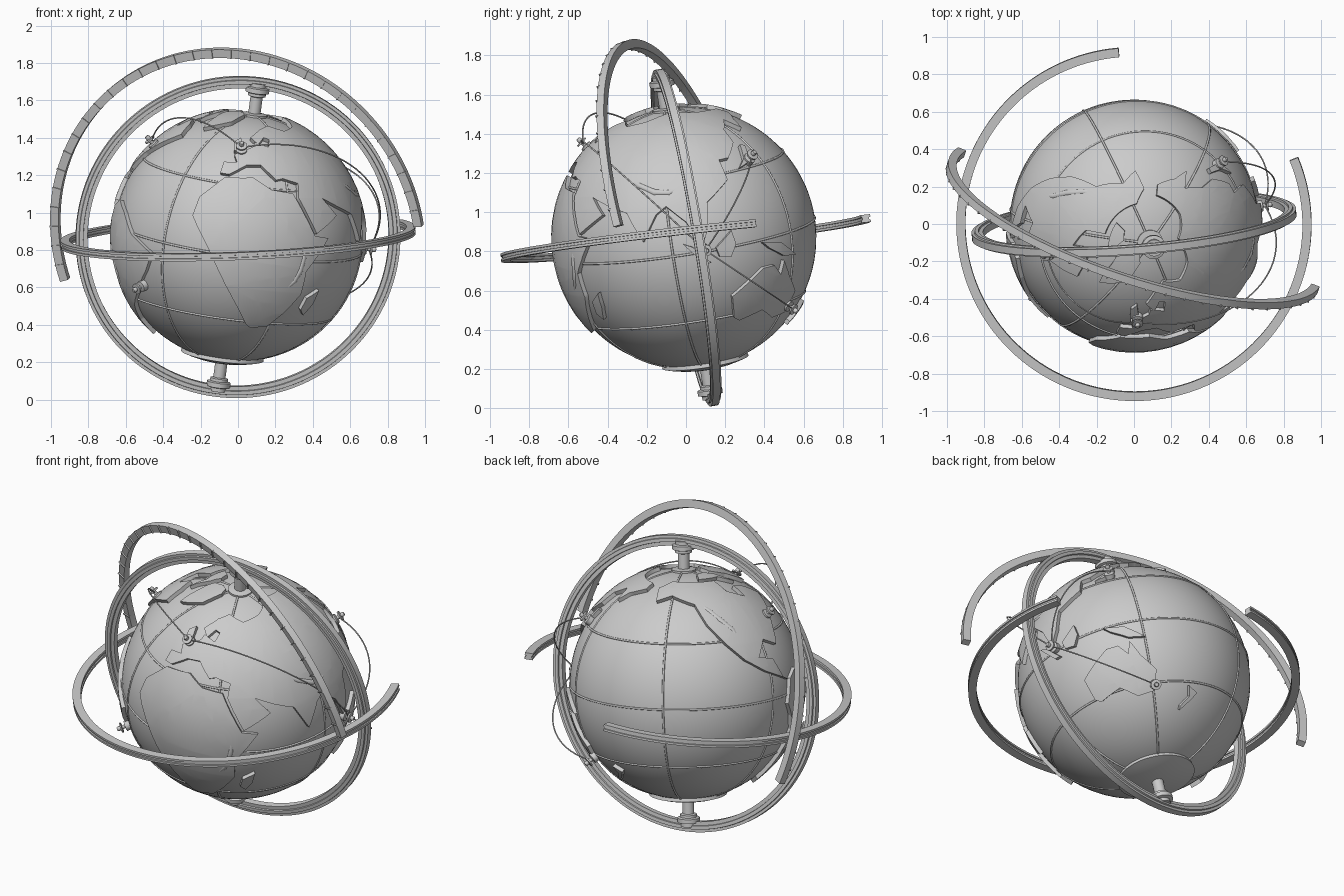
import bpy, bmesh
from math import sin, cos, radians, pi
from mathutils import Vector, Matrix

if "Cube" in bpy.data.objects:
    bpy.data.objects.remove(bpy.data.objects["Cube"])

C = Vector((0, 0, 0.87))
R, TOP = 0.665, 0.688


def frame(normal, xdir, origin=C):
    """Matrix with local z along normal and local x near xdir."""
    z = Vector(normal).normalized()
    x = Vector(xdir)
    x = (x - z * x.dot(z)).normalized()
    m = Matrix((x, z.cross(x), z)).transposed().to_4x4()
    m.translation = origin
    return m


AXIS = (0.13, -0.153, 0.98)
GLOBE = frame(AXIS, (0, -1, 0)) @ Matrix.Rotation(radians(-5.7), 4, 'Z')


def sph(lon, lat, r):
    a, b = radians(lon), radians(lat)
    return Vector((cos(a) * cos(b), sin(a) * cos(b), sin(b))) * r


def finish(name, bm, m, angle=35):
    bmesh.ops.recalc_face_normals(bm, faces=bm.faces)
    me = bpy.data.meshes.new(name)
    bm.to_mesh(me)
    bm.free()
    me.shade_smooth()
    me.set_sharp_from_angle(angle=radians(angle))
    ob = bpy.data.objects.new(name, me)
    ob.matrix_world = m
    bpy.context.collection.objects.link(ob)
    return ob


def lathe(name, m, prof, a0=0, a1=360, seg=96):
    """Revolve a closed (radius, height) profile, capping partial arcs."""
    bm = bmesh.new()
    full = a1 - a0 >= 360
    rows = []
    for i in range(seg if full else seg + 1):
        a = radians(a0 + (a1 - a0) * i / seg)
        rows.append([bm.verts.new((r * cos(a), r * sin(a), z)) for r, z in prof])
    n = len(prof)
    for i in range(seg):
        p, q = rows[i], rows[(i + 1) % len(rows)]
        for j in range(n):
            k = (j + 1) % n
            bm.faces.new((p[j], q[j], q[k], p[k]))
    if not full:
        bm.faces.new(rows[0])
        bm.faces.new(rows[-1])
    bmesh.ops.remove_doubles(bm, verts=bm.verts, dist=1e-5)
    return finish(name, bm, m)


def tube(name, pts, depth, radii=None, cyclic=False):
    cu = bpy.data.curves.new(name, 'CURVE')
    cu.dimensions = '3D'
    cu.bevel_depth, cu.bevel_resolution = depth, 2
    s = cu.splines.new('POLY')
    s.points.add(len(pts) - 1)
    for i, p in enumerate(pts):
        s.points[i].co = (*p, 1)
        s.points[i].radius = radii[i] if radii else 1
    s.use_cyclic_u = cyclic
    cu.use_fill_caps = not cyclic
    ob = bpy.data.objects.new(name, cu)
    ob.matrix_world = GLOBE
    bpy.context.collection.objects.link(ob)


def land(name, pts, step=6):
    """Raised plate on the globe from a lon/lat outline."""
    bm = bmesh.new()
    f = bm.faces.new([bm.verts.new((x, y, 0)) for x, y in pts])
    bmesh.ops.triangulate(bm, faces=[f])
    for ax in (0, 1):
        lo = min(p[ax] for p in pts)
        hi = max(p[ax] for p in pts)
        no = Vector((1, 0, 0)) if ax == 0 else Vector((0, 1, 0))
        c = lo + step * 0.53
        while c < hi:
            bmesh.ops.bisect_plane(bm, geom=bm.verts[:] + bm.edges[:] + bm.faces[:],
                                   plane_co=no * c, plane_no=no)
            c += step
    for v in bm.verts:
        v.co = sph(v.co.x, v.co.y, R - 0.012)
    ext = bmesh.ops.extrude_face_region(bm, geom=bm.faces[:])
    for v in ext['geom']:
        if isinstance(v, bmesh.types.BMVert):
            v.co = v.co.normalized() * TOP
    finish(name, bm, GLOBE)


# globe ball and graticule
bm = bmesh.new()
bmesh.ops.create_uvsphere(bm, u_segments=96, v_segments=48, radius=R)
finish("globe", bm, GLOBE)
for lon in (30, 90, 150):
    tube("meridian_line", [sph(lon, t * 3.75, R) for t in range(96)], 0.006, cyclic=True)
for lat in (-33, 0, 33):
    tube("parallel_line", [sph(t * 3.75, lat, R) for t in range(96)], 0.006, cyclic=True)

# land plates
land("africa", [(-6, 35), (10, 37), (20, 32), (32, 31), (43, 12), (51, 11), (40, -4), (40, -15),
                (34, -25), (28, -33), (19, -35), (16, -33), (3, -14), (-7, 2), (-17, 15), (-16, 24)])
land("madagascar", [(44, -17), (50, -13), (49, -20), (46, -26), (43, -23)])
land("eurasia", [(-9, 37), (-9, 43), (-1, 44), (-4, 48), (8, 54), (9, 57), (20, 55), (22, 60), (17, 61),
                 (12, 56), (5, 60), (14, 67), (26, 71), (45, 67), (68, 70), (85, 74), (105, 77),
                 (140, 71), (178, 68), (178, 63), (163, 58), (157, 52), (152, 60), (140, 54), (138, 46),
                 (128, 39), (122, 39), (122, 29), (109, 21), (107, 10), (103, 2), (98, 14), (90, 22),
                 (85, 19), (78, 8), (71, 21), (60, 25), (50, 29), (58, 21), (44, 13), (35, 29),
                 (36, 36), (27, 38), (23, 37), (14, 44), (5, 43), (-4, 37)])
land("british_isles", [(-5, 50), (1, 52), (-3, 59), (-7, 56)])
land("north_america", [(-168, 65), (-155, 71), (-125, 70), (-95, 69), (-94, 60), (-80, 54), (-78, 62),
                       (-65, 59), (-56, 52), (-66, 44), (-75, 36), (-81, 26), (-90, 30), (-97, 22),
                       (-88, 20), (-83, 10), (-79, 8), (-95, 15), (-106, 22), (-115, 31), (-124, 42),
                       (-130, 54), (-150, 60), (-163, 56)])
land("arctic_islands", [(-115, 72), (-80, 71), (-66, 64), (-75, 74), (-90, 78), (-110, 77)])
land("greenland", [(-44, 60), (-23, 70), (-20, 80), (-35, 83), (-60, 82), (-70, 77), (-54, 70)])
land("south_america", [(-80, -4), (-77, 8), (-70, 12), (-60, 8), (-50, 0), (-35, -6), (-39, -15),
                       (-48, -27), (-58, -36), (-65, -45), (-68, -55), (-74, -50), (-71, -18)])
land("australia", [(114, -22), (122, -17), (130, -12), (136, -12), (140, -17), (142, -11), (146, -19),
                   (153, -27), (150, -37), (140, -38), (131, -32), (118, -35), (115, -33)])
land("new_zealand", [(172, -35), (178, -38), (174, -42), (167, -47), (167, -45), (173, -40)])
land("new_guinea", [(131, -1), (141, -3), (150, -10), (142, -9), (134, -4)])
land("borneo", [(109, 1), (117, 7), (118, 1), (115, -4), (110, -3)])
land("sumatra", [(95, 5), (99, 3), (106, -5), (103, -5)])
land("japan", [(131, 33), (140, 35), (144, 43), (141, 44), (137, 37)])
cap = [((R + 0.02) * sin(radians(t)), -(R + 0.02) * cos(radians(t))) for t in (0, 4, 8, 12, 16, 19)]
lathe("antarctic_cap", GLOBE, cap + [(0.21, -0.6), (0, -0.6)])

# low mountain ridges, tapered at both ends
for name, pts in (("himalaya", [(70, 37), (77, 33), (85, 29), (92, 28), (98, 30)]),
                  ("rift", [(31, -14), (35, -9), (37, -4), (38, 2), (38, 8)]),
                  ("rockies", [(-128, 56), (-120, 50), (-114, 44), (-108, 38), (-106, 33)]),
                  ("andes", [(-76, -2), (-74, -12), (-68, -21), (-69, -31), (-71, -43)])):
    tube(name + "_ridge", [sph(*p, TOP - 0.013) for p in pts], 0.02, (0.5, 0.9, 1, 0.9, 0.5))

# city pins
cities = dict(a=(-74, 41), b=(0, 51), c=(104, 1), d=(140, 36), e=(151, -34), f=(-43, -23))
PIN = [(0, -0.02), (0.03, -0.02), (0.03, 0.008), (0.011, 0.012), (0.011, 0.028), (0.03, 0.03),
       (0.03, 0.038), (0.012, 0.04), (0.014, 0.05), (0.01, 0.06), (0, 0.062)]
for lon, lat in cities.values():
    p = GLOBE @ sph(lon, lat, TOP)
    lathe("city_pin", frame(p - C, (0.1, 0.3, 1), p), PIN, seg=20)

# route wires arching between pins
for s, e, lift in (("a", "b", 0.12), ("b", "c", 0.11), ("c", "d", 0.1), ("c", "e", 0.1)):
    u, v = (sph(*cities[k], 1) for k in (s, e))
    pts = [u.slerp(v, i / 32) * (TOP + 0.02 + lift * sin(pi * i / 32)) for i in range(33)]
    tube("route_wire", pts, 0.004)

# axle stems and bearings at both poles
AXLE = [(0, 0.6), (0.07, 0.6), (0.07, 0.672), (0.033, 0.677), (0.033, 0.765), (0.048, 0.77),
        (0.048, 0.785), (0.064, 0.79), (0.064, 0.815), (0.045, 0.82), (0.045, 0.84), (0, 0.84)]
lathe("top_axle", GLOBE, AXLE, seg=32)
low = [(min(r, 0.064), -z) for r, z in AXLE]
lathe("bottom_axle", GLOBE, low, seg=32)

# full meridian ring with stepped section
half = [(0.808, 0.019), (0.83, 0.019), (0.832, 0.028), (0.852, 0.028), (0.854, 0.019), (0.87, 0.019)]
lathe("meridian_ring", frame((0.077, -1, -0.166), (1, 0, 0)),
      half + [(r, -z) for r, z in reversed(half)], seg=128)

# open horizon ring, grooved inside and out
gro = [(0.902, -0.02), (0.95, -0.02), (0.95, -0.007), (0.943, -0.006), (0.943, 0.006), (0.95, 0.007),
       (0.95, 0.02), (0.902, 0.02), (0.902, 0.007), (0.908, 0.006), (0.908, -0.006), (0.902, -0.007)]
lathe("horizon_arc", frame((-0.04, -0.11, 1), (1, 0, 0)), gro, 95, 382.5, 110)

# outer scale arc with tick bars
SCALE = frame((-0.333, -0.985, -0.306), (0.98, -0.35, 0.06))
lathe("scale_arc", SCALE, [(1.003, -0.02), (1.05, -0.02), (1.05, 0.02), (1.003, 0.02)], 0, 190, 90)
bm = bmesh.new()
for i in range(1, 32):
    t = Matrix.Rotation(radians(i * 6 - 1), 4, 'Z') @ Matrix.Translation((1.0265, 0, 0.02))
    size = Matrix.Diagonal((0.05, 0.007, 0.014, 1))
    bmesh.ops.create_cube(bm, size=1, matrix=t @ size)
finish("scale_ticks", bm, SCALE)
